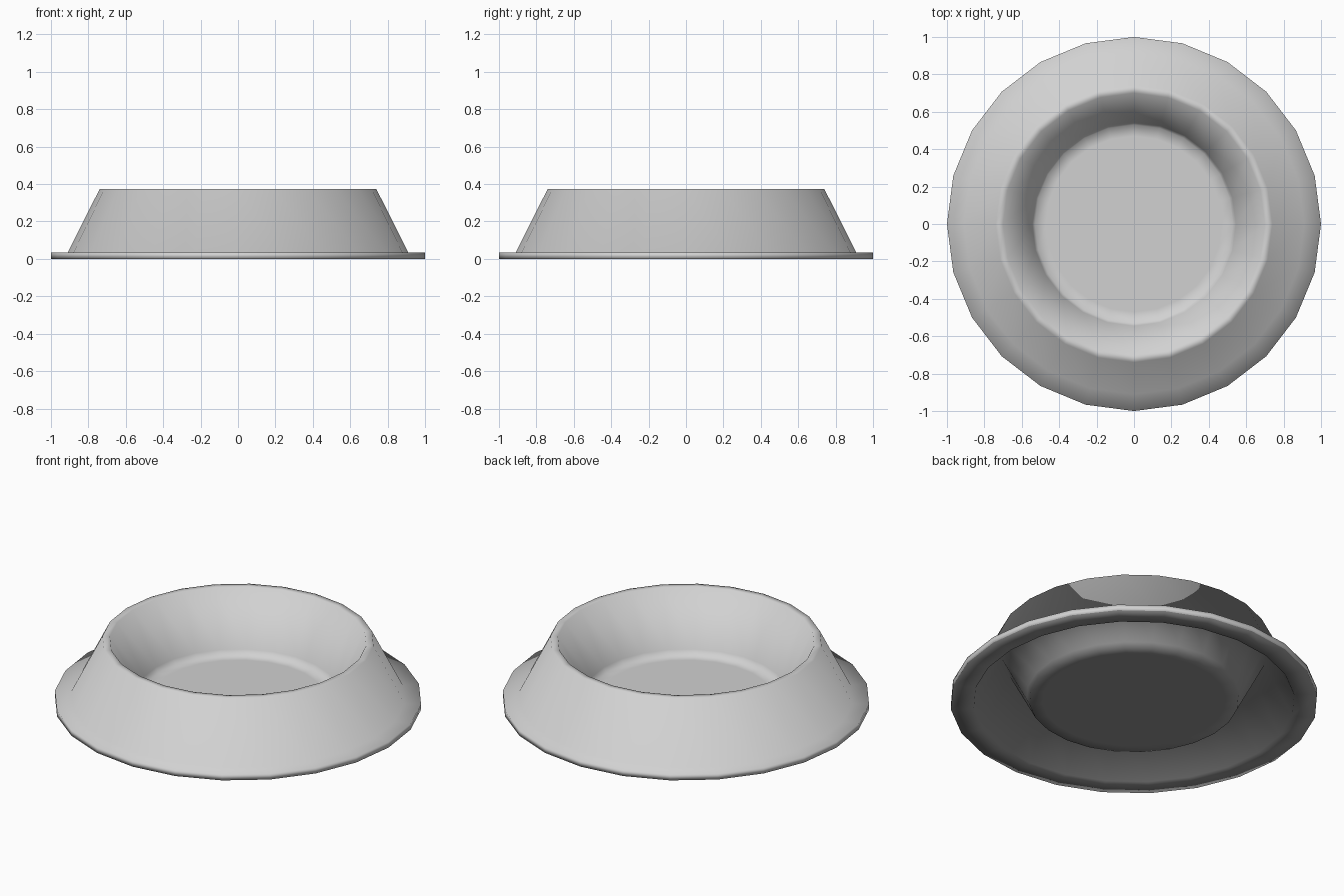
import bpy
import bmesh
from math import cos, sin, tau

cube = bpy.data.objects.get("Cube")
if cube:
    bpy.data.objects.remove(cube, do_unlink=True)

SIDES = 24


def make_material(name, value):
    mat = bpy.data.materials.new(name)
    mat.use_nodes = True
    colour = (value, value, value, 1.0)
    mat.diffuse_color = colour
    mat.node_tree.nodes["Principled BSDF"].inputs["Base Color"].default_value = colour
    return mat


# Light bowl, darker underside
light_grey = make_material("light grey", 0.64)
dark_grey = make_material("dark grey", 0.29)

# Shell section (radius, height): basin floor, over the rim, down to the flange
upper = [
    (0.47, 0.04),    # flat basin floor
    (0.53, 0.04),    # basin floor edge
    (0.545, 0.07),   # foot of the basin wall
    (0.70, 0.373),   # inner rim
    (0.74, 0.373),   # outer rim
    (0.91, 0.035),   # foot of the sloping wall
    (1.00, 0.035),   # flange top
    (1.00, 0.0),     # flange bottom
]
# Back under the rim to the bottom of the basin
lower = [
    (0.875, 0.0),    # inside of the skirt
    (0.722, 0.305),  # hollow under the rim
    (0.585, 0.04),   # lower basin wall
    (0.57, 0.01),    # underside edge of the basin
    (0.50, 0.01),    # flat underside
]


def lathe(name, top, bottom, materials):
    bm = bmesh.new()
    rings = [[bm.verts.new((r * cos(tau * i / SIDES), r * sin(tau * i / SIDES), z))
              for i in range(SIDES)] for r, z in top + bottom]
    for k, (a, b) in enumerate(zip(rings, rings[1:])):
        for i in range(SIDES):
            j = (i + 1) % SIDES
            face = bm.faces.new((a[i], b[i], b[j], a[j]))
            face.material_index = int(k >= len(top) - 1)
    bm.faces.new(rings[0])
    bm.faces.new(rings[-1][::-1]).material_index = 1
    bmesh.ops.recalc_face_normals(bm, faces=bm.faces[:])
    for f in bm.faces:
        f.smooth = True
    mesh = bpy.data.meshes.new(name)
    bm.to_mesh(mesh)
    bm.free()
    for mat in materials:
        mesh.materials.append(mat)
    obj = bpy.data.objects.new(name, mesh)
    bpy.context.collection.objects.link(obj)
    return obj


# Bowl with its flange, softly shaded all over
lathe("feeding_bowl", upper, lower, [light_grey, dark_grey])
